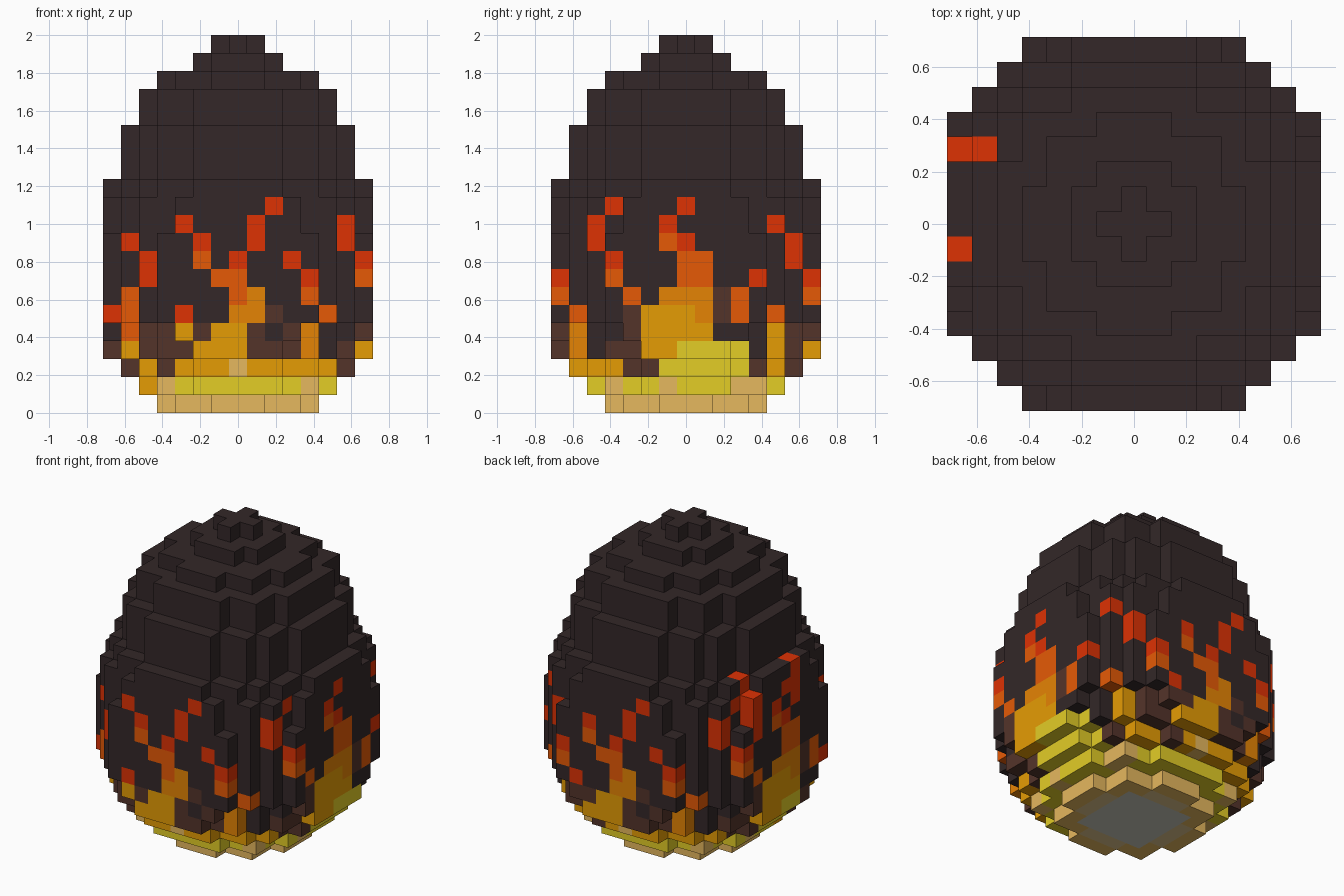
import bpy, bmesh

if "Cube" in bpy.data.objects:
    bpy.data.objects.remove(bpy.data.objects["Cube"])

V = 2 / 21                       # cube size: the egg is 21 layers tall
# squared radius (in cubes) of each disc-shaped layer, bottom to top
R2 = [18, 32, 44, 55, 58] + [65] * 5 + [61] * 2 + [55] + [44] * 3 + [32] * 2 + [18, 5, 1]


def lin(c):
    c /= 255
    return c / 12.92 if c <= 0.04045 else ((c + 0.055) / 1.055) ** 2.4


PALETTE = {
    "charcoal": (51, 39, 40), "scorched_brown": (84, 52, 42),
    "ember_red": (222, 50, 4), "flame_orange": (230, 90, 6),
    "deep_amber": (229, 132, 5), "gold": (229, 156, 5),
    "hot_yellow": (227, 205, 38), "pale_tan": (230, 184, 94),
    "olive_ash": (222, 196, 138), "blue_ash": (200, 200, 186),
}
NAMES = list(PALETTE)

# Flame streaks: (column, lowest layer, highest layer), seen facing the side
FRONT = {
    "scorched_brown": [(-7, 3, 3), (-6, 2, 2), (-5, 3, 4), (-4, 2, 4), (-3, 3, 3), (-2, 4, 4),
                       (1, 3, 4), (2, 3, 3), (2, 5, 5), (3, 3, 4), (6, 2, 3), (7, 4, 4)],
    "ember_red": [(-7, 5, 5), (-6, 9, 9), (-5, 7, 8), (-3, 10, 10), (-3, 5, 5), (-2, 9, 9),
                  (0, 8, 8), (1, 9, 10), (2, 11, 11), (3, 8, 8), (4, 7, 7), (6, 9, 10), (7, 8, 8)],
    "flame_orange": [(-6, 4, 6), (-2, 8, 8), (-1, 7, 7), (0, 6, 7), (4, 6, 6), (5, 5, 5), (7, 7, 7)],
    "deep_amber": [(0, 5, 5), (1, 5, 6), (4, 3, 4)],
    "gold": [(-6, 3, 3), (-5, 1, 2), (-3, 4, 4), (-2, 3, 3), (-1, 3, 4), (0, 3, 4), (7, 3, 3)],
    "pale_tan": [(-4, 1, 1), (0, 2, 2), (4, 1, 1)],
}
RIGHT = {
    "scorched_brown": [(-7, 3, 4), (-4, 2, 2), (-3, 2, 5), (-2, 2, 2), (2, 5, 6), (4, 2, 2),
                       (6, 2, 4), (7, 4, 4)],
    "ember_red": [(-7, 7, 7), (-5, 9, 10), (-4, 11, 11), (-4, 8, 8), (-1, 10, 10), (0, 11, 11),
                  (0, 9, 9), (4, 7, 7), (5, 10, 10), (6, 8, 9), (7, 7, 7)],
    "flame_orange": [(-7, 6, 6), (-6, 5, 5), (-4, 7, 7), (-3, 6, 6), (-1, 9, 9), (0, 7, 8),
                     (1, 7, 8), (3, 5, 6), (5, 5, 5), (7, 6, 6)],
    "deep_amber": [(-1, 6, 6), (0, 6, 6), (1, 5, 6), (-2, 3, 3)],
    "gold": [(-6, 3, 4), (-2, 4, 5), (-1, 3, 5), (0, 4, 5), (1, 4, 4), (5, 2, 4), (7, 3, 3)],
    "hot_yellow": [(-1, 2, 2), (0, 2, 3), (1, 2, 3), (2, 2, 3), (3, 2, 3)],
    "pale_tan": [(-4, 1, 1), (-1, 1, 1), (3, 1, 1), (4, 1, 1)],
}
LEFT_TIPS = {"ember_red": [(-3, 9, 12), (1, 10, 12)]}


def solid(i, j, k):
    return 0 <= k < 21 and max(abs(i), abs(j)) <= 7 and i * i + j * j <= R2[k]


painted = {}


def paint(flames, turn, clear=True):
    """Colour the outermost cube of each streak; turn maps (column, depth) to (i, j)."""
    def outer(col, k):
        reach = [d for d in range(8) if solid(col, d, k)]
        return (*turn(col, reach[-1]), k) if reach else None
    if clear:                    # each side owns all the cubes it shows
        for col in range(-7, 8):
            for k in range(21):
                painted.pop(outer(col, k), None)
    for name, streaks in flames.items():
        for col, low, high in streaks:
            for k in range(low, high + 1):
                if outer(col, k):
                    painted[outer(col, k)] = name


# flames repeat on opposite sides, turned half way round
paint(RIGHT, lambda c, d: (-d, -c))
paint(FRONT, lambda c, d: (-c, d))
paint(LEFT_TIPS, lambda c, d: (-d, -c), clear=False)
paint(RIGHT, lambda c, d: (d, c))
paint(FRONT, lambda c, d: (c, -d))


def colour(i, j, k, down):
    if k == 0 and down and i * i + j * j <= 10:      # ash disc underneath
        return "blue_ash" if i * i + j * j <= 8 else "olive_ash"
    base = ["pale_tan", "hot_yellow", "gold"][k] if k < 3 else "charcoal"
    return painted.get((i, j, k), base)


# egg built from the exposed cube faces of the stacked discs
bm = bmesh.new()
corner = {}


def vert(p):
    if p not in corner:
        corner[p] = bm.verts.new(((p[0] / 2) * V, (p[1] / 2) * V, (p[2] + 1) / 2 * V))
    return corner[p]


for k in range(21):
    for i in range(-7, 8):
        for j in range(-7, 8):
            if not solid(i, j, k):
                continue
            for axis in range(3):
                for s in (-1, 1):
                    n = [0, 0, 0]
                    n[axis] = s
                    if solid(i + n[0], j + n[1], k + n[2]):
                        continue
                    a, b = (axis + 1) % 3, (axis + 2) % 3
                    quad = []
                    for da, db in ((-1, -1), (1, -1), (1, 1), (-1, 1))[::s]:
                        p = [2 * i, 2 * j, 2 * k]
                        p[axis] += s
                        p[a] += da
                        p[b] += db
                        quad.append(vert(tuple(p)))
                    f = bm.faces.new(quad)
                    f.material_index = NAMES.index(colour(i, j, k, n[2] < 0))

mesh = bpy.data.meshes.new("egg_shell")
bm.to_mesh(mesh)
bm.free()
for name, rgb in PALETTE.items():
    m = bpy.data.materials.new(name)
    m.diffuse_color = (*[lin(c) for c in rgb], 1)
    m.use_nodes = True
    m.node_tree.nodes["Principled BSDF"].inputs["Base Color"].default_value = m.diffuse_color
    mesh.materials.append(m)
bpy.context.collection.objects.link(bpy.data.objects.new("egg_shell", mesh))
